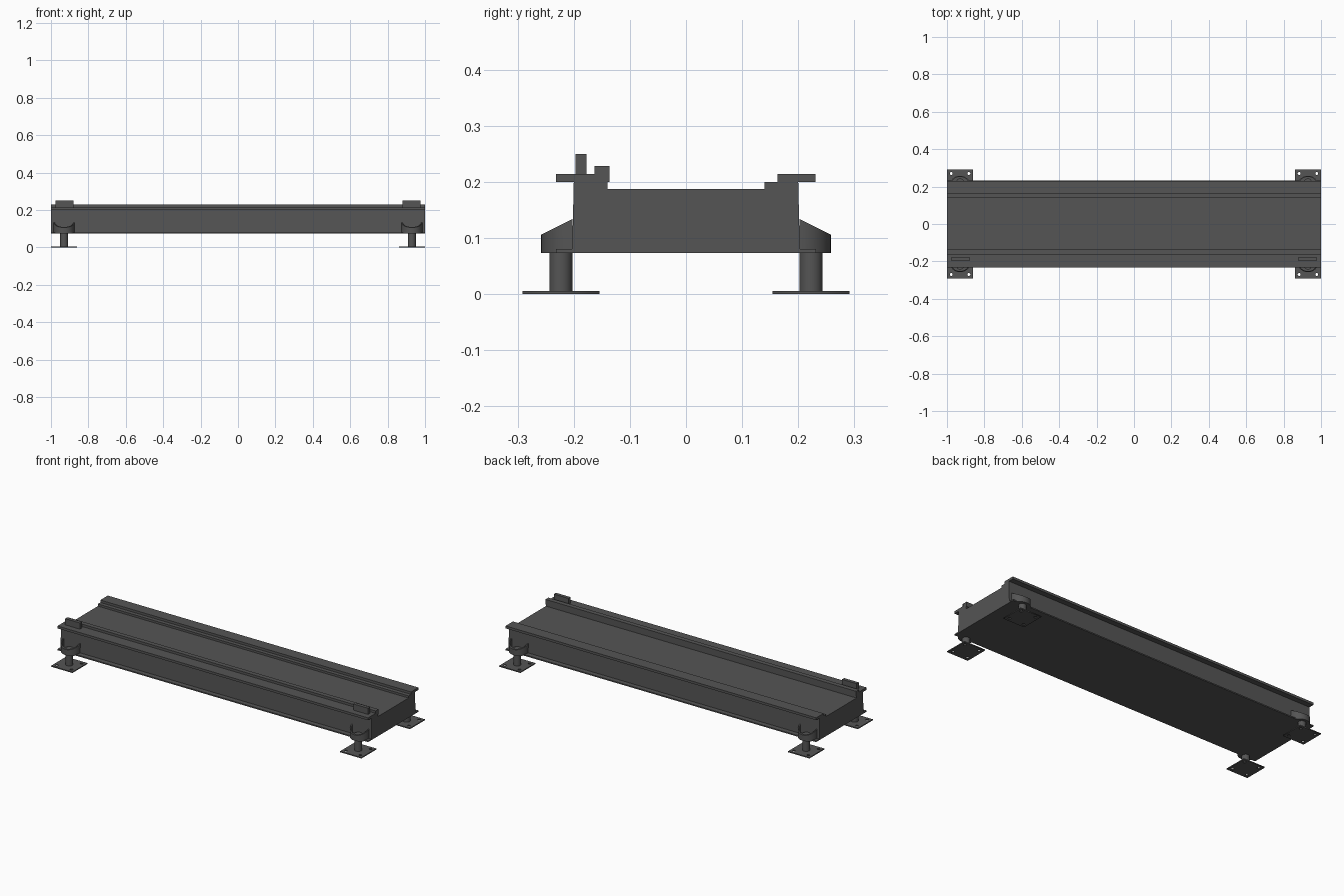
import bpy, bmesh
from math import pi, sin, cos

if "Cube" in bpy.data.objects:
    bpy.data.objects.remove(bpy.data.objects["Cube"])

dark = bpy.data.materials.new("dark_metal")
dark.diffuse_color = (0.09, 0.09, 0.09, 1)
dark.use_nodes = True
dark.node_tree.nodes["Principled BSDF"].inputs["Base Color"].default_value = dark.diffuse_color


def add_mesh(name, mesh):
    mesh.materials.clear()
    mesh.materials.append(dark)
    ob = bpy.data.objects.new(name, mesh)
    bpy.context.collection.objects.link(ob)
    return ob


def finish(name, bm):
    bmesh.ops.remove_doubles(bm, verts=bm.verts, dist=1e-5)
    bmesh.ops.recalc_face_normals(bm, faces=bm.faces)
    mesh = bpy.data.meshes.new(name)
    bm.to_mesh(mesh)
    bm.free()
    return add_mesh(name, mesh)


def prism(name, profile, x0=-1.0, x1=1.0):
    """Extrude a (y, z) profile along x."""
    bm = bmesh.new()
    face = bm.faces.new([bm.verts.new((x0, y, z)) for y, z in profile])
    ext = bmesh.ops.extrude_face_region(bm, geom=[face])
    for v in ext["geom"]:
        if isinstance(v, bmesh.types.BMVert):
            v.co.x = x1
    return finish(name, bm)


def bar(name, y0, y1, z0, z1, x0=-1.0, x1=1.0):
    return prism(name, [(y0, z0), (y1, z0), (y1, z1), (y0, z1)], x0, x1)


def smooth(ob):
    bpy.ops.object.select_all(action='DESELECT')
    ob.select_set(True)
    bpy.context.view_layer.objects.active = ob
    bpy.ops.object.shade_smooth_by_angle(angle=pi / 6)


# Main body with a recessed deck between raised shoulders
half = [(0.203, 0.073), (0.200, 0.200), (0.140, 0.200), (0.140, 0.1875)]
prism("deck_body", half + [(-y, z) for y, z in reversed(half)])

# Long edge flanges, base flange and guide rail
bar("front_top_flange", -0.232, -0.136, 0.2, 0.214)
bar("back_top_flange", 0.163, 0.231, 0.2, 0.214)
bar("base_flange", -0.232, 0.232, 0.073, 0.080)
bar("guide_rail", -0.163, -0.136, 0.214, 0.228)


def bracket(name, cx, sy):
    """Half-round cup with a sloping rim, open towards the body."""
    bm = bmesh.new()
    n, ro, ri = 24, 0.056, 0.050
    rings = []
    for i in range(n + 1):
        a = pi * i / n
        to, ti = (0.134 - 0.5 * r * sin(a) for r in (ro, ri))
        section = [(ro, 0.073), (ro, to), (ri, ti), (ri, 0.087), (0, 0.087), (0, 0.073)]
        rings.append([bm.verts.new((cx + r * cos(a), sy * (0.202 + r * sin(a)), z))
                      for r, z in section])
    for a, b in zip(rings, rings[1:]):
        for j in range(6):
            k = (j + 1) % 6
            if j == 4:
                continue
            bm.faces.new((a[j], a[k], b[k], b[j]))
    bm.faces.new(rings[0])
    bm.faces.new(rings[-1])
    smooth(finish(name, bm))


def leg(name, cx, cy):
    bm = bmesh.new()
    bmesh.ops.create_cone(bm, cap_ends=True, segments=32, radius1=0.0205,
                          radius2=0.0205, depth=0.096)
    bmesh.ops.translate(bm, verts=bm.verts, vec=(cx, cy, 0.052))
    smooth(finish(name, bm))


def foot_plate(name, cx, cy):
    """Square plate with four bolt holes."""
    cu = bpy.data.curves.new(name, 'CURVE')
    cu.dimensions, cu.fill_mode, cu.extrude = '2D', 'BOTH', 0.003
    h, d = 0.0685, 0.047
    loops = [[(-h, -h), (h, -h), (h, h), (-h, h)]]
    for sx in (-1, 1):
        for sy in (-1, 1):
            loops.append([(sx * d + 0.008 * cos(t * pi / 8), sy * d + 0.008 * sin(t * pi / 8))
                          for t in range(16)])
    for pts in loops:
        sp = cu.splines.new('POLY')
        sp.points.add(len(pts) - 1)
        sp.use_cyclic_u = True
        for p, (x, y) in zip(sp.points, pts):
            p.co = (x, y, 0, 1)
    tmp = bpy.data.objects.new("outline", cu)
    bpy.context.collection.objects.link(tmp)
    dg = bpy.context.evaluated_depsgraph_get()
    mesh = bpy.data.meshes.new_from_object(tmp.evaluated_get(dg))
    bpy.data.objects.remove(tmp)
    add_mesh(name, mesh).location = (cx, cy, 0.003)


# Feet at the four corners, stop tabs at the front ends
for sx, xn in ((-1, "left"), (1, "right")):
    bar(f"{xn}_stop_tab", -0.197, -0.177, 0.214, 0.25,
        min(sx * 0.88, sx * 0.975), max(sx * 0.88, sx * 0.975))
    for sy, yn in ((-1, "front"), (1, "back")):
        bracket(f"{yn}_{xn}_bracket", sx * 0.93, sy)
        leg(f"{yn}_{xn}_leg", sx * 0.93, sy * 0.223)
        foot_plate(f"{yn}_{xn}_foot_plate", sx * 0.93, sy * 0.223)
